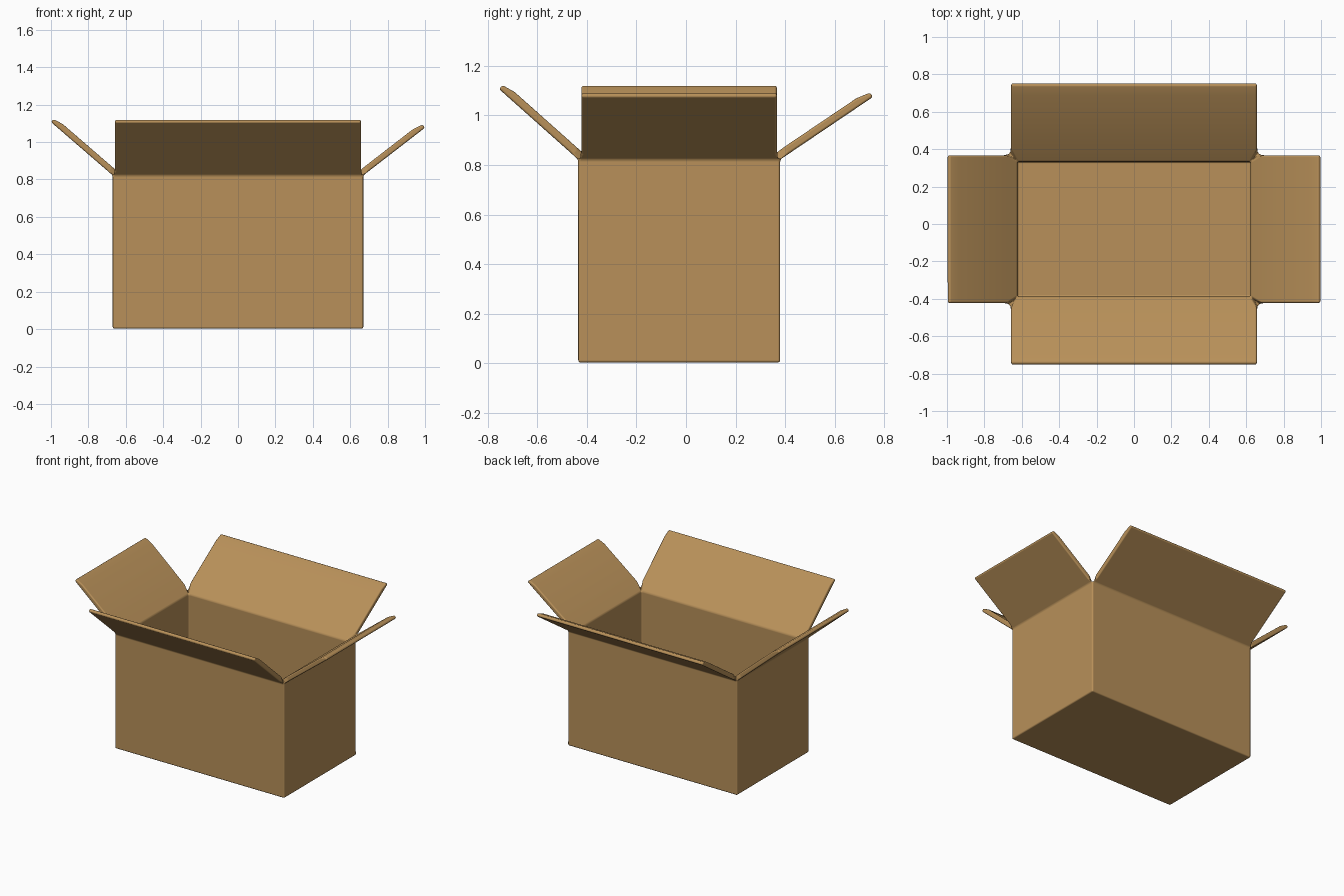
import bpy, bmesh
from mathutils import Vector

if "Cube" in bpy.data.objects:
    bpy.data.objects.remove(bpy.data.objects["Cube"])

CY = -0.0275                 # box body sits slightly toward the front
HX, HY, RIM = 0.67, 0.4075, 0.822
WALL = 0.047

bm = bmesh.new()


def ring(inset, z):
    """Four corners of the box at a height, anticlockwise from front left."""
    x, y = HX - inset, HY - inset
    return [bm.verts.new((sx * x, CY + sy * y, z))
            for sx, sy in ((-1, -1), (1, -1), (1, 1), (-1, 1))]


# box body: outer and inner shells
out_bot, out_top = ring(0, 0.003), ring(0, RIM)
in_bot, in_top = ring(WALL, 0.045), ring(WALL, RIM + 0.003)
bm.faces.new(out_bot[::-1])
bm.faces.new(in_bot)
for i in range(4):
    j = (i + 1) % 4
    bm.faces.new((out_bot[i], out_bot[j], out_top[j], out_top[i]))
    bm.faces.new((in_bot[j], in_bot[i], in_top[i], in_top[j]))

# flaps: outward direction, rim distance, half width, reach and rise
flaps = [((0, -1), HY - CY, HX - 0.013, 0.755, 1.107),
         ((1, 0), HX, HY - 0.013, 1.0, 1.077),
         ((0, 1), HY + CY, HX - 0.013, 0.755, 1.075),
         ((-1, 0), HX, HY - 0.013, 1.0, 1.107)]
for i, (d, start, half, reach, top) in enumerate(flaps):
    j = (i + 1) % 4
    away = Vector((d[0], d[1], 0))
    side = Vector((-d[1], d[0], 0))
    slope = (away * (reach - start) + Vector((0, 0, top - RIM)))
    normal = side.cross(slope).normalized()
    if normal.z < 0:
        normal = -normal
    centre = Vector((0, CY if d[0] else 0, RIM)) + away * start
    prev = (out_top[i], out_top[j], in_top[i], in_top[j])
    for s, thick in ((0.085, 0.033), (0.87, 0.033), (1.0, 0.021)):
        p = centre + slope * s
        a, b = p - side * half, p + side * half
        cur = tuple(bm.verts.new(v) for v in
                    (a, b, a + normal * thick, b + normal * thick))
        bm.faces.new((prev[0], prev[1], cur[1], cur[0]))
        bm.faces.new((prev[3], prev[2], cur[2], cur[3]))
        bm.faces.new((prev[2], prev[0], cur[0], cur[2]))
        bm.faces.new((prev[1], prev[3], cur[3], cur[1]))
        prev = cur
    bm.faces.new((prev[0], prev[1], prev[3], prev[2]))

bmesh.ops.recalc_face_normals(bm, faces=bm.faces)
mesh = bpy.data.meshes.new("cardboard_box")
bm.to_mesh(mesh)
bm.free()
box = bpy.data.objects.new("cardboard_box", mesh)
bpy.context.collection.objects.link(box)

# rounded, smooth shaded edges
for p in mesh.polygons:
    p.use_smooth = True
bev = box.modifiers.new("soft_edges", 'BEVEL')
bev.width = 0.0095
bev.segments = 3
bev.limit_method = 'ANGLE'
bev.angle_limit = 0.5
bev.harden_normals = True

# cardboard colour
mat = bpy.data.materials.new("cardboard")
mat.diffuse_color = (0.48, 0.28, 0.10, 1)
mat.use_nodes = True
mat.node_tree.nodes["Principled BSDF"].inputs["Base Color"].default_value = mat.diffuse_color
mesh.materials.append(mat)
